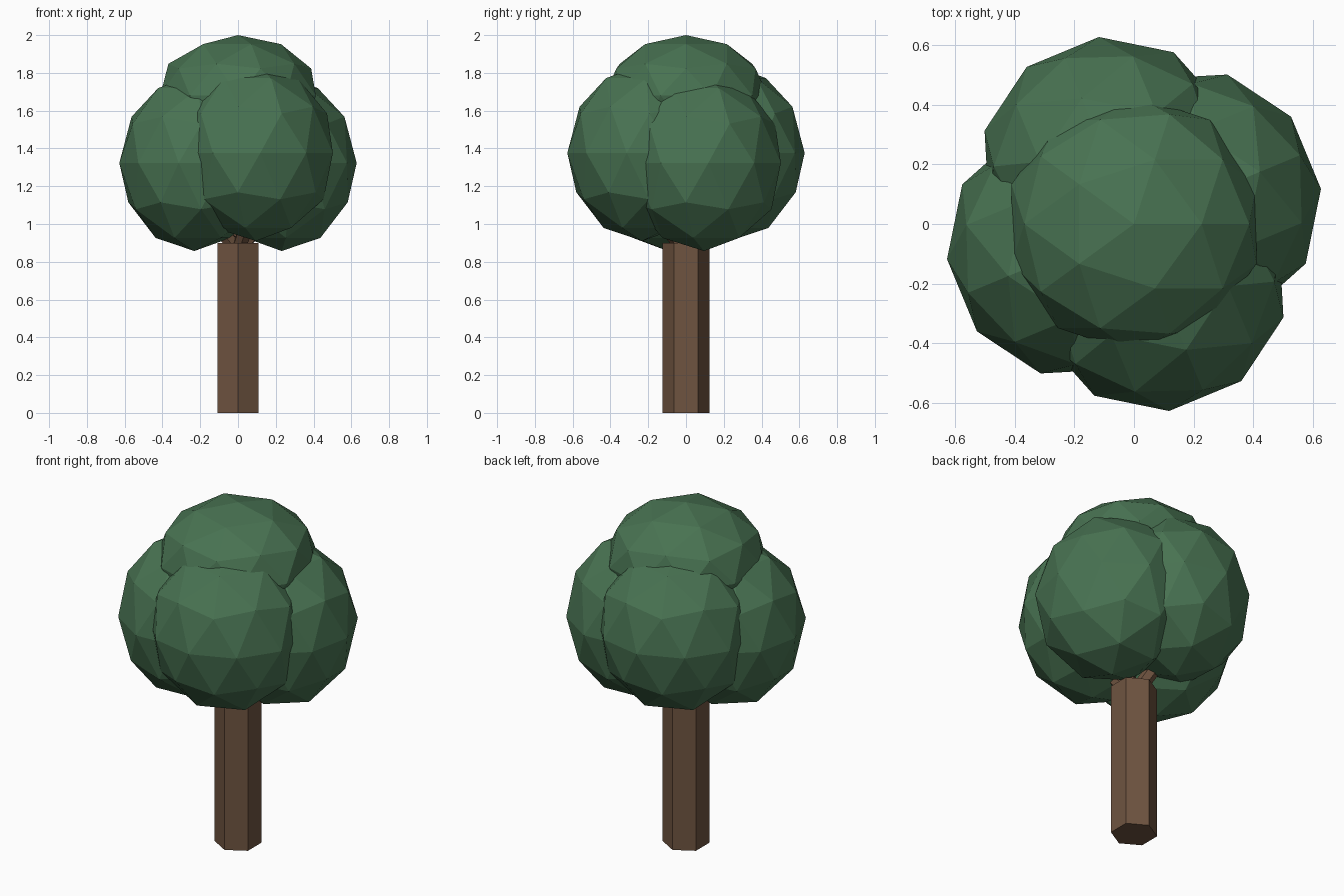
import bpy
from math import cos, sin, radians
from mathutils import Vector

cube = bpy.data.objects.get("Cube")
if cube:
    bpy.data.objects.remove(cube, do_unlink=True)


def make_material(name, rgb):
    mat = bpy.data.materials.new(name)
    mat.use_nodes = True
    mat.diffuse_color = (*rgb, 1)
    mat.node_tree.nodes["Principled BSDF"].inputs["Base Color"].default_value = (*rgb, 1)
    return mat


leaf_green = make_material("leaf green", (0.065, 0.17, 0.084))
bark_brown = make_material("bark brown", (0.158, 0.088, 0.051))


def finish(name, mat):
    obj = bpy.context.object
    obj.name = name
    obj.data.materials.append(mat)
    return obj


def leaf_clump(name, centre, scale, turn=0.0):
    bpy.ops.mesh.primitive_ico_sphere_add(subdivisions=2, radius=1, location=centre,
                                          rotation=(0, 0, turn))
    finish(name, leaf_green).scale = scale


def beam(name, start, end, radius):
    """Six-sided beam between two points."""
    start, end = Vector(start), Vector(end)
    axis = end - start
    bpy.ops.mesh.primitive_cylinder_add(vertices=6, radius=radius, depth=axis.length,
                                        location=(start + end) / 2)
    obj = finish(name, bark_brown)
    obj.rotation_euler = Vector((0, 0, 1)).rotation_difference(axis).to_euler()


# Trunk
beam("trunk", (0, 0, 0), (0, 0, 0.9), 0.125)

# Four side clumps, the front and back ones higher, each held by a short branch
for i, side in enumerate(("left", "back", "right", "front")):
    turn = radians(22.5 + 90 * i)
    out = Vector((cos(turn), sin(turn), 0))
    height = 1.323 if i % 2 == 0 else 1.376
    leaf_clump(f"{side}_leaves", out * 0.25 + Vector((0, 0, height)),
               (0.395, 0.425, 0.466), turn)
    beam(f"{side}_branch", (0, 0, 0.86), out * 0.22 + Vector((0, 0, 1.1)), 0.04)

# Flattened crown clump
leaf_clump("crown_leaves", (0, 0, 1.68), (0.433, 0.433, 0.32))
